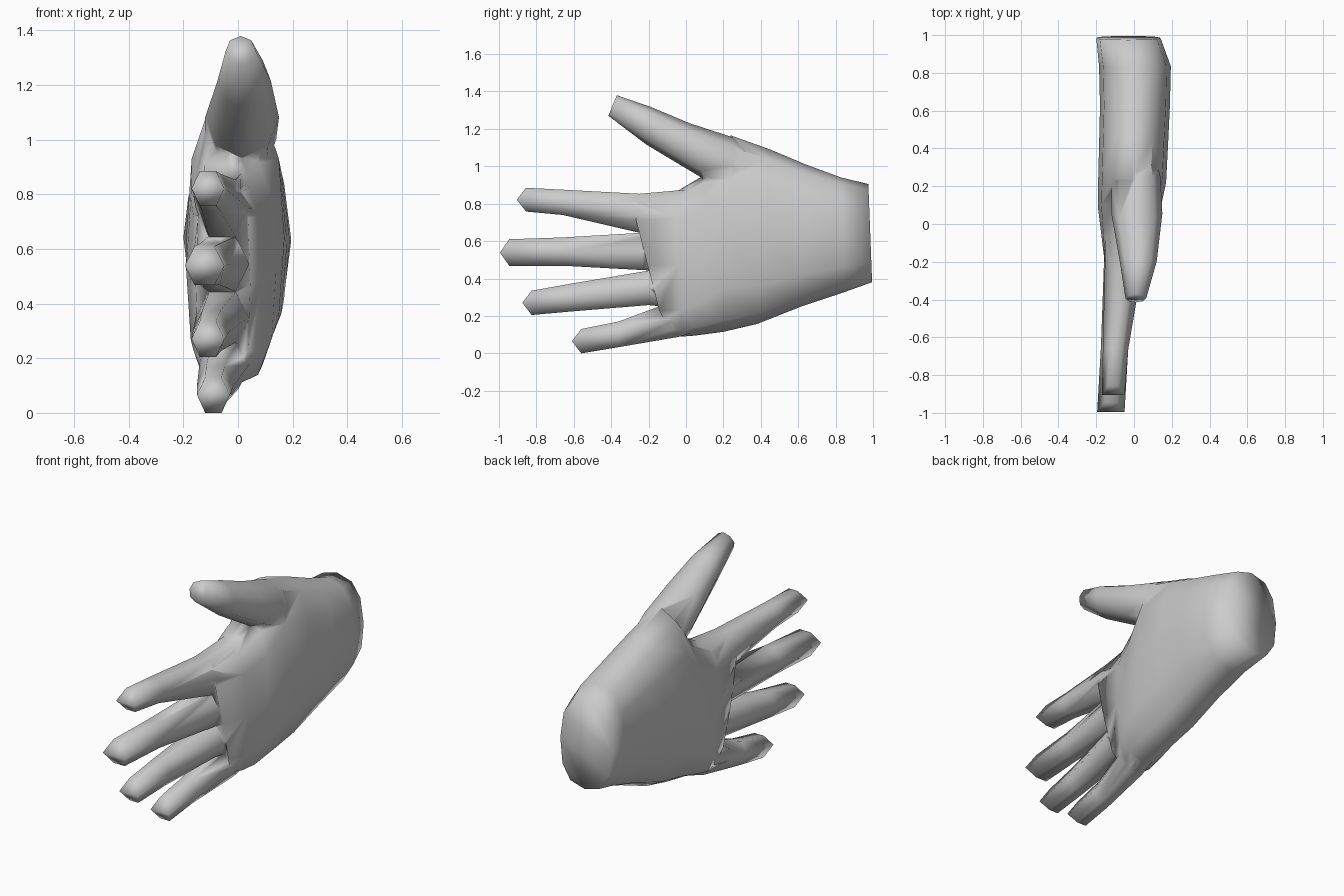
import bpy, bmesh, math


def loft(name, rings, sides, tip=0.0):
    """Skin oval rings (y_top, z_top, y_bottom, z_bottom, x_min, x_max, roundness)."""
    bm = bmesh.new()
    loops = []
    smax = max(math.sin(2 * math.pi * k / sides) for k in range(sides))
    for i, (yt, zt, yb, zb, x0, x1, e) in enumerate(rings):
        loop = []
        for k in range(sides):
            a = 2 * math.pi * k / sides
            c, s = math.cos(a), math.sin(a) / smax
            c = math.copysign(abs(c) ** e, c) if abs(c) > 1e-6 else 0.0
            s = math.copysign(abs(s) ** e, s) if abs(s) > 1e-6 else 0.0
            y = (yt + yb) / 2 + s * (yt - yb) / 2
            if i == len(rings) - 1 and abs(c) > 0.9:
                y -= tip
            loop.append(bm.verts.new(((x0 + x1) / 2 + c * (x1 - x0) / 2, y,
                                      (zt + zb) / 2 + s * (zt - zb) / 2)))
        loops.append(loop)
    for p, q in zip(loops, loops[1:]):
        for k in range(sides):
            n = (k + 1) % sides
            bm.faces.new((p[k], p[n], q[n], q[k]))
    # each end is closed by two faces that meet on the wide axis
    h = sides // 2
    for loop in (loops[0], loops[-1]):
        bm.faces.new(loop[:h + 1])
        bm.faces.new(loop[h:] + loop[:1])
    bmesh.ops.recalc_face_normals(bm, faces=bm.faces)
    mesh = bpy.data.meshes.new(name)
    bm.to_mesh(mesh)
    bm.free()
    ob = bpy.data.objects.new(name, mesh)
    bpy.context.collection.objects.link(ob)
    return ob


# palm, from the wrist to the finger webs
hand = loft("hand", [
    (0.975, 0.905, 0.995, 0.38, -0.20, 0.14, 0.8),
    (0.83, 0.94, 0.84, 0.325, -0.185, 0.195, 0.85),
    (0.64, 1.01, 0.61, 0.248, -0.18, 0.19, 0.85),
    (0.45, 1.09, 0.38, 0.157, -0.185, 0.18, 0.85),
    (0.24, 1.165, 0.20, 0.115, -0.19, 0.17, 0.85),
    (0.11, 0.96, 0.05, 0.095, -0.19, 0.14, 0.75),
    (-0.06, 0.86, -0.02, 0.09, -0.175, 0.09, 0.65),
    (-0.27, 0.84, -0.08, 0.10, -0.155, 0.045, 0.6),
], 12, tip=0.03)

# thumb, running out of the upper palm
parts = [loft("thumb", [
    (0.50, 1.04, 0.42, 0.75, -0.08, 0.09, 1),
    (0.25, 1.155, 0.25, 0.85, -0.12, 0.14, 1),
    (0.02, 1.23, 0.09, 0.935, -0.12, 0.15, 1),
    (-0.19, 1.318, -0.21, 1.115, -0.075, 0.12, 1),
    (-0.37, 1.38, -0.415, 1.27, -0.045, 0.065, 1),
], 8)]

# fingers as rings of (y, z_bottom, z_top, x_min, x_max), base to tip
fingers = {
    "index_finger": [(0.06, 0.62, 0.88, -0.15, 0.07), (-0.25, 0.645, 0.853, -0.155, 0.04),
                     (-0.66, 0.74, 0.875, -0.165, -0.03), (-0.855, 0.758, 0.885, -0.17, -0.05)],
    "middle_finger": [(0.06, 0.43, 0.66, -0.16, 0.07), (-0.23, 0.445, 0.645, -0.16, 0.04),
                      (-0.65, 0.468, 0.62, -0.175, -0.03), (-0.945, 0.468, 0.61, -0.195, -0.05)],
    "ring_finger": [(0.06, 0.23, 0.47, -0.15, 0.07), (-0.20, 0.258, 0.442, -0.155, 0.04),
                    (-0.60, 0.225, 0.375, -0.165, -0.03), (-0.825, 0.205, 0.335, -0.17, -0.05)],
    "little_finger": [(0.16, 0.15, 0.30, -0.11, 0.06), (-0.04, 0.088, 0.29, -0.14, 0.05),
                      (-0.36, 0.033, 0.17, -0.15, -0.015), (-0.56, 0.0, 0.13, -0.15, -0.03)],
}
for name, rings in fingers.items():
    parts.append(loft(name, [(y, zt, y, zb, x0, x1, 1) for y, zb, zt, x0, x1 in rings],
                      6, tip=0.05))

# weld everything into one skin
bpy.context.view_layer.objects.active = hand
hand.select_set(True)
for part in parts:
    mod = hand.modifiers.new("join", 'BOOLEAN')
    mod.operation = 'UNION'
    mod.solver = 'EXACT'
    mod.object = part
    bpy.ops.object.modifier_apply(modifier=mod.name)
    bpy.data.objects.remove(part)
bpy.ops.object.shade_smooth_by_angle(angle=math.radians(125))
